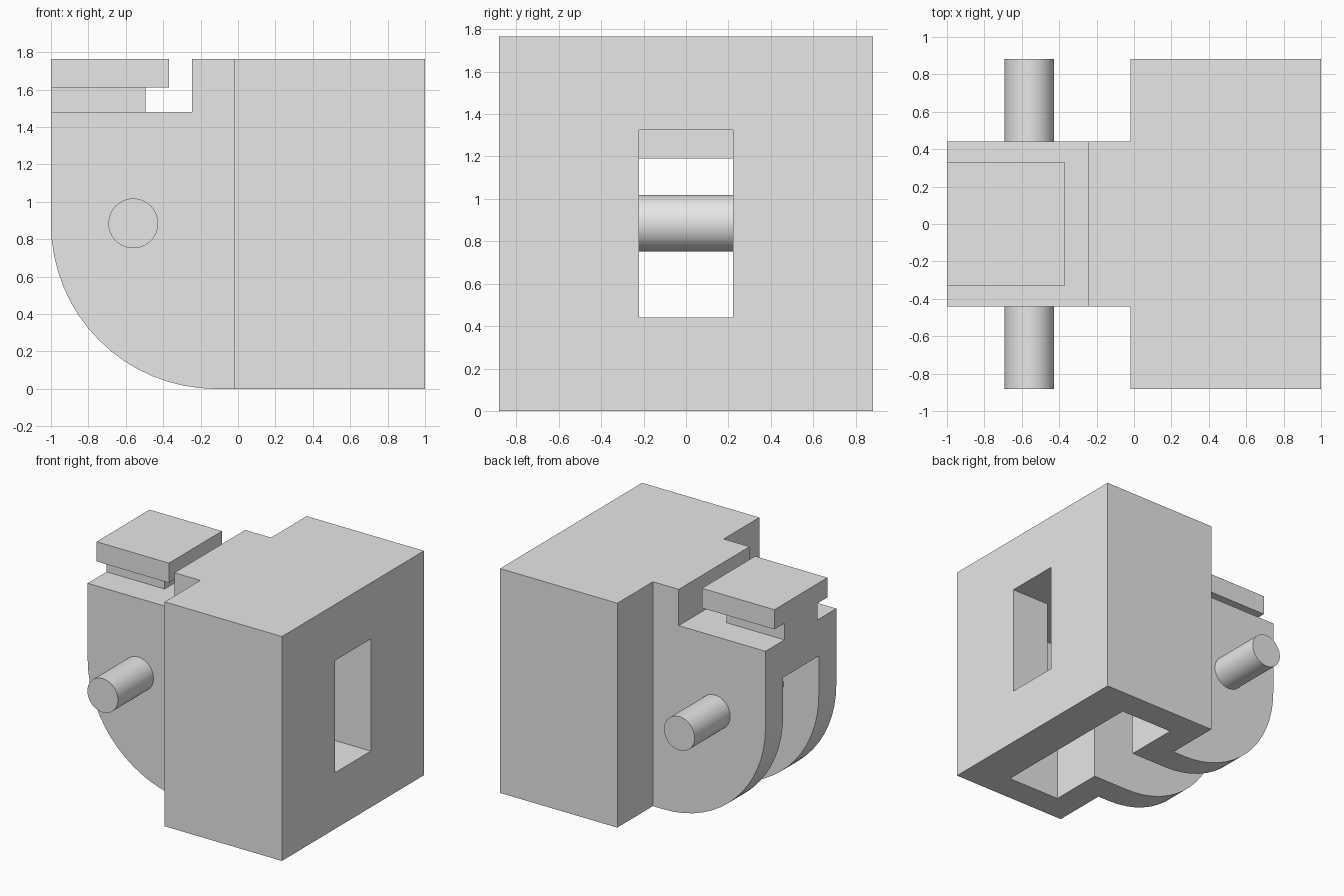
import bpy, bmesh, math
from mathutils import Matrix, Vector

cube = bpy.data.objects.get("Cube")
if cube:
    bpy.data.objects.remove(cube, do_unlink=True)

GREY = (0.8, 0.8, 0.8, 1.0)
mat = bpy.data.materials.new("plain grey")
mat.use_nodes = True
mat.diffuse_color = GREY
mat.node_tree.nodes["Principled BSDF"].inputs["Base Color"].default_value = GREY

HEIGHT, HALF = 1.765, 0.8825


def finish(name, bm):
    bmesh.ops.recalc_face_normals(bm, faces=bm.faces[:])
    mesh = bpy.data.meshes.new(name)
    bm.to_mesh(mesh)
    bm.free()
    mesh.materials.append(mat)
    obj = bpy.data.objects.new(name, mesh)
    bpy.context.collection.objects.link(obj)
    return obj


def box(name, x0, x1, half_y, z0, z1):
    bm = bmesh.new()
    bmesh.ops.create_cube(bm, size=1)
    bmesh.ops.scale(bm, vec=(x1 - x0, 2 * half_y, z1 - z0), verts=bm.verts)
    bmesh.ops.translate(bm, vec=((x0 + x1) / 2, 0, (z0 + z1) / 2), verts=bm.verts)
    return finish(name, bm)


def prism(name, outline, half_y):
    """Extrude an x-z outline symmetrically along y."""
    bm = bmesh.new()
    face = bm.faces.new([bm.verts.new((x, -half_y, z)) for x, z in outline])
    side = bmesh.ops.extrude_face_region(bm, geom=[face])["geom"]
    moved = [v for v in side if isinstance(v, bmesh.types.BMVert)]
    bmesh.ops.translate(bm, vec=(0, 2 * half_y, 0), verts=moved)
    return finish(name, bm)


def combine(target, tool, operation):
    mod = target.modifiers.new(operation, 'BOOLEAN')
    mod.operation, mod.solver, mod.object = operation, 'EXACT', tool
    graph = bpy.context.evaluated_depsgraph_get()
    result = bpy.data.meshes.new_from_object(target.evaluated_get(graph))
    target.modifiers.clear()
    target.data = result
    bpy.data.objects.remove(tool, do_unlink=True)


def smooth(obj, degrees):
    bpy.ops.object.select_all(action='DESELECT')
    obj.select_set(True)
    bpy.context.view_layer.objects.active = obj
    bpy.ops.object.shade_smooth_by_angle(angle=math.radians(degrees))


# Forked arm: rounded lower corner and a lowered deck for the latch
R, STEPS = HALF, 16
arc = [(-1 + R - R * math.sin(a), R - R * math.cos(a))
       for a in (i * math.pi / 2 / STEPS for i in range(STEPS + 1))]
outline = arc + [(-1, 1.48), (-0.245, 1.48), (-0.245, HEIGHT), (0.1, HEIGHT), (0.1, 0)]

# Main block joined to the arm, then hollowed
body = box("body", -0.02, 1, HALF, 0, HEIGHT)
combine(body, prism("arm", outline, 0.44), 'UNION')
combine(body, box("cavity", 0.2, 0.665, 0.66, -0.2, 1.324), 'DIFFERENCE')
combine(body, box("fork_slot", -1.2, 0.4, 0.222, -0.2, 1.19), 'DIFFERENCE')
combine(body, box("window", 0.5, 1.2, 0.222, 0.442, 1.324), 'DIFFERENCE')
smooth(body, 20)

# Stepped latch on the deck
box("latch_neck", -1, -0.495, 0.205, 1.48, 1.61)
box("latch_head", -1, -0.37, 0.33, 1.61, HEIGHT)

# Cross pin through both fork sides
bm = bmesh.new()
bmesh.ops.create_cone(bm, cap_ends=True, segments=48, radius1=0.133, radius2=0.133,
                      depth=2 * HALF, matrix=Matrix.Translation(Vector((-0.56, 0, 0.885)))
                      @ Matrix.Rotation(math.pi / 2, 4, 'X'))
smooth(finish("cross_pin", bm), 30)
